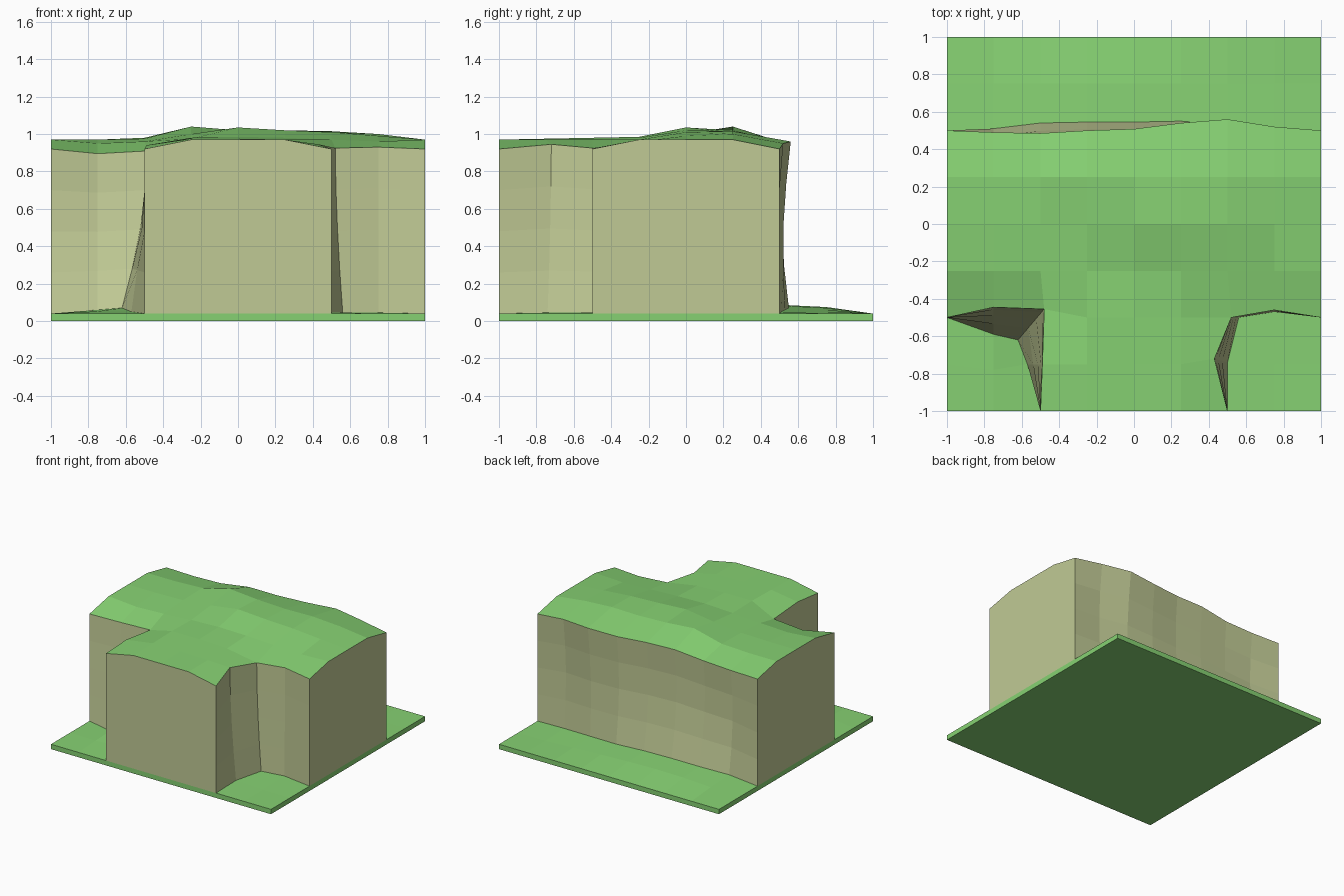
import bpy, bmesh
from math import sin, pi

if "Cube" in bpy.data.objects:
    bpy.data.objects.remove(bpy.data.objects["Cube"])

BASE = 0.04


def material(name, color):
    m = bpy.data.materials.new(name)
    m.diffuse_color = (*color, 1)
    m.use_nodes = True
    m.node_tree.nodes["Principled BSDF"].inputs["Base Color"].default_value = m.diffuse_color
    return m


GRASS = material("grass", (0.24, 0.64, 0.17))
ROCK = material("rock", (0.53, 0.59, 0.30))

# Top surface heights on a quarter-unit grid, rows from front to back
HEIGHTS = [
    [0, 0, .92, .97, .97, .97, .92, 0, 0],
    [0, 0, .94, .975, .975, .97, .945, 0, 0],
    [.92, .895, .91, .98, .98, .97, .925, .93, .92],
    [.97, .95, .96, .975, .985, .98, .97, .96, .97],
    [.97, .97, .975, 1.0, 1.035, 1.02, 1.01, .99, .97],
    [.97, .97, .98, 1.04, 1.02, 1.01, 1.015, 1.0, .97],
    [.92, .92, .93, .96, .955, .95, .96, .95, .92],
]

# Weathered points: rim of the plateau and foot of the cliff
RIM = {(-3, -2): (-.75, -.445), (-2, -2): (-.48, -.455), (-2, -3): (-.49, -.75),
       (2, -2): (.52, -.5), (2, -3): (.43, -.72), (3, -2): (.75, -.46)}
FOOT = {(-3, -2): (-.75, -.59, .06), (-2, -2): (-.62, -.62, .07), (-2, -3): (-.57, -.75, .05),
        (2, -2): (.56, -.5, .045), (2, -3): (.5, -.74, .045), (3, -2): (.75, -.47, .045),
        (-3, -3): (-.75, -.78, .052)}
BACK_RIM = (.49, .485, .5, .508, .54, .56, .52)
BACK_FOOT = (.51, .54, .545, .545, .55, .53, .51)
BACK_Z = (.07, .082, .085, .08, .07, .06, .05)
for k in range(7):
    i = k - 3
    RIM[i, 2] = (i / 4, BACK_RIM[k])
    FOOT[i, 2] = (i / 4, BACK_FOOT[k], BACK_Z[k])
    FOOT[i, 3] = (i / 4, .75, BACK_Z[k] - .01)


def rim(i, j):
    x, y = RIM.get((i, j), (i / 4, j / 4))
    return x, y, HEIGHTS[j + 4][i + 4]


def foot(i, j):
    return FOOT.get((i, j), (i / 4, j / 4, BASE))


def in_cliff(i, j):
    return j < 2 and (j >= -2 or -2 <= i < 2)


def build(name, faces, mat):
    bm = bmesh.new()
    for f in faces:
        bm.faces.new([bm.verts.new(p) for p in f])
    bmesh.ops.remove_doubles(bm, verts=bm.verts, dist=0.0005)
    me = bpy.data.meshes.new(name)
    bm.to_mesh(me)
    bm.free()
    me.materials.append(mat)
    ob = bpy.data.objects.new(name, me)
    bpy.context.collection.objects.link(ob)


def cell(fn, i, j):
    return [fn(i, j), fn(i + 1, j), fn(i + 1, j + 1), fn(i, j + 1)]


cells = [(i, j) for i in range(-4, 4) for j in range(-4, 4)]

# Grassy plateau and lower ground
build("plateau_top", [cell(rim, *c) for c in cells if in_cliff(*c)], GRASS)
build("ground", [cell(foot, *c) for c in cells if not in_cliff(*c)], GRASS)

# Cliff walls following the T-shaped outline
corners = [(-2, -4), (2, -4), (2, -2), (4, -2), (4, 2), (-4, 2), (-4, -2), (-2, -2)]
outline = []
for (a, b), (c, d) in zip(corners, corners[1:] + corners[:1]):
    n = max(abs(c - a), abs(d - b))
    outline += [(a + (c - a) * k // n, b + (d - b) * k // n) for k in range(n)]


def wall_column(i, j):
    lo, hi = foot(i, j), rim(i, j)
    pts = []
    for t in (0, .25, .5, .75, 1):
        e = 1 - (1 - t) ** 1.7
        x = lo[0] + (hi[0] - lo[0]) * e
        y = lo[1] + (hi[1] - lo[1]) * e
        if j == 2 and abs(i) < 4:
            y -= .03 * sin(pi * t)
        pts.append((x, y, lo[2] + (hi[2] - lo[2]) * t))
    return pts


walls = []
for p, q in zip(outline, outline[1:] + outline[:1]):
    a, b = wall_column(*p), wall_column(*q)
    walls += [[a[k], b[k], b[k + 1], a[k + 1]] for k in range(4)]
build("cliff_walls", walls, ROCK)

# Base slab: sides and underside
low = [(-1, -1, 0), (1, -1, 0), (1, 1, 0), (-1, 1, 0)]
high = [(x, y, BASE) for x, y, z in low]
sides = [[low[k], low[(k + 1) % 4], high[(k + 1) % 4], high[k]] for k in range(4)]
build("base_slab", sides + [low[::-1]], GRASS)
